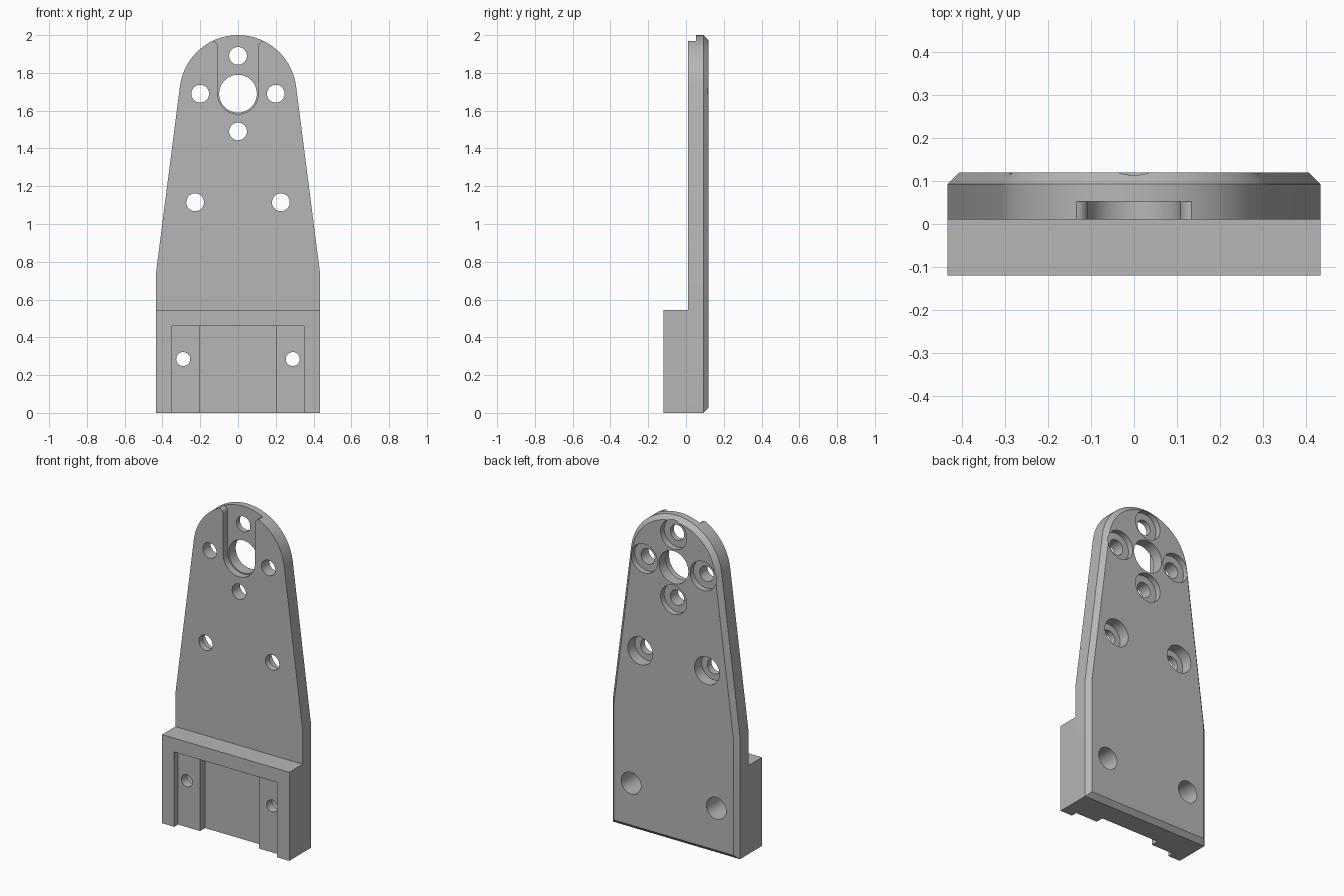
import bpy
import bmesh
from math import sin, cos, pi, atan2, acos, hypot, radians

if "Cube" in bpy.data.objects:
    bpy.data.objects.remove(bpy.data.objects["Cube"], do_unlink=True)

FRONT, STEP, BACK = -0.12, 0.01, 0.12   # depth levels along y
HALF_W, HEAD_Z, HEAD_R = 0.433, 1.69, 0.31

grey = bpy.data.materials.new("Machined grey")
grey.use_nodes = True
colour = (0.47, 0.47, 0.47, 1)
grey.diffuse_color = colour
grey.node_tree.nodes["Principled BSDF"].inputs["Base Color"].default_value = colour


def arc(cx, cz, r, start, end, n):
    """Points on an arc in the xz plane."""
    steps = [start + (end - start) * i / n for i in range(n + 1)]
    return [(cx + r * cos(a), cz + r * sin(a)) for a in steps]


def prism(name, outline, y0, y1, chamfer=0):
    """Extrude an xz outline along y, optionally chamfering its back rim."""
    bm = bmesh.new()
    base = bm.faces.new([bm.verts.new((x, y0, z)) for x, z in outline])
    ext = bmesh.ops.extrude_face_region(bm, geom=[base])["geom"]
    verts = [v for v in ext if isinstance(v, bmesh.types.BMVert)]
    bmesh.ops.translate(bm, verts=verts, vec=(0, y1 - y0, 0))
    bmesh.ops.recalc_face_normals(bm, faces=bm.faces)
    if chamfer:
        rim = [e for e in bm.edges if all(abs(v.co.y - y1) < 1e-5 for v in e.verts)]
        bmesh.ops.bevel(bm, geom=rim, offset=chamfer, segments=1, affect='EDGES')
        bmesh.ops.recalc_face_normals(bm, faces=bm.faces)
    mesh = bpy.data.meshes.new(name)
    bm.to_mesh(mesh)
    bm.free()
    mesh.materials.append(grey)
    obj = bpy.data.objects.new(name, mesh)
    bpy.context.collection.objects.link(obj)
    return obj


def rect(x0, x1, z0, z1):
    return [(x0, z0), (x1, z0), (x1, z1), (x0, z1)]


def cut(targets, outline, y0, y1):
    """Subtract a prism from each target."""
    cutter = prism("cutter", outline, y0, y1)
    cutter.hide_render = True
    for obj in targets:
        bpy.context.view_layer.objects.active = obj
        mod = obj.modifiers.new("cut", 'BOOLEAN')
        mod.operation, mod.solver, mod.object = 'DIFFERENCE', 'EXACT', cutter
        bpy.ops.object.modifier_apply(modifier=mod.name)
    bpy.data.objects.remove(cutter, do_unlink=True)


def bore(targets, x, z, r, y0=-0.3, y1=0.3):
    cut(targets, arc(x, z, r, 0, 2 * pi, 40)[:-1], y0, y1)


# Tapered plate with a round head tangent to its sloping sides
shoulder_z = 0.75
dx, dz = HALF_W, shoulder_z - HEAD_Z
tangent = atan2(dz, dx) + acos(HEAD_R / hypot(dx, dz))
outline = [(-HALF_W, 0), (HALF_W, 0), (HALF_W, shoulder_z)]
outline += arc(0, HEAD_Z, HEAD_R, tangent, pi - tangent, 28)
outline += [(-HALF_W, shoulder_z)]
plate = prism("back_plate", outline, STEP, BACK, chamfer=0.027)

# Thick mounting block at the foot
block = prism("mounting_block", rect(-HALF_W, HALF_W, 0, 0.545), FRONT, STEP)

# Stepped recess in the front of the block, open at the bottom
cut([block], rect(-0.35, 0.35, -0.1, 0.46), -0.3, -0.083)
cut([block], rect(-0.2, 0.2, -0.1, 0.46), -0.3, -0.035)

# Front slot in the head, with a round end and flared mouth
w, flare = 0.108, 0.03
right_lip = arc(w + flare, 1.94, flare, pi, pi / 2, 6) + [(w + flare, 2.1)]
left_lip = [(-x, z) for x, z in reversed(right_lip)]
slot = arc(0, HEAD_Z, w, pi, 2 * pi, 24) + right_lip + left_lip
cut([plate], slot, -0.1, 0.052)

# Central bore and the ring of counterbored holes around it
bore([plate], 0, HEAD_Z, 0.1)
for i in range(4):
    x, z = 0.2 * cos(i * pi / 2), HEAD_Z + 0.2 * sin(i * pi / 2)
    bore([plate], x, z, 0.047)
    bore([plate], x, z, 0.089, BACK - 0.035)

# Paired holes: deep counterbores mid-plate, long bores through the foot
for side in (-1, 1):
    bore([plate], side * 0.227, 1.115, 0.047)
    bore([plate], side * 0.227, 1.115, 0.085, BACK - 0.07)
    bore([plate, block], side * 0.29, 0.285, 0.037)
    bore([plate, block], side * 0.29, 0.285, 0.067, BACK - 0.15)

# Smooth the round walls and keep the machined edges crisp
for obj in (plate, block):
    bpy.ops.object.select_all(action='DESELECT')
    obj.select_set(True)
    bpy.context.view_layer.objects.active = obj
    bpy.ops.object.shade_smooth_by_angle(angle=radians(25))
